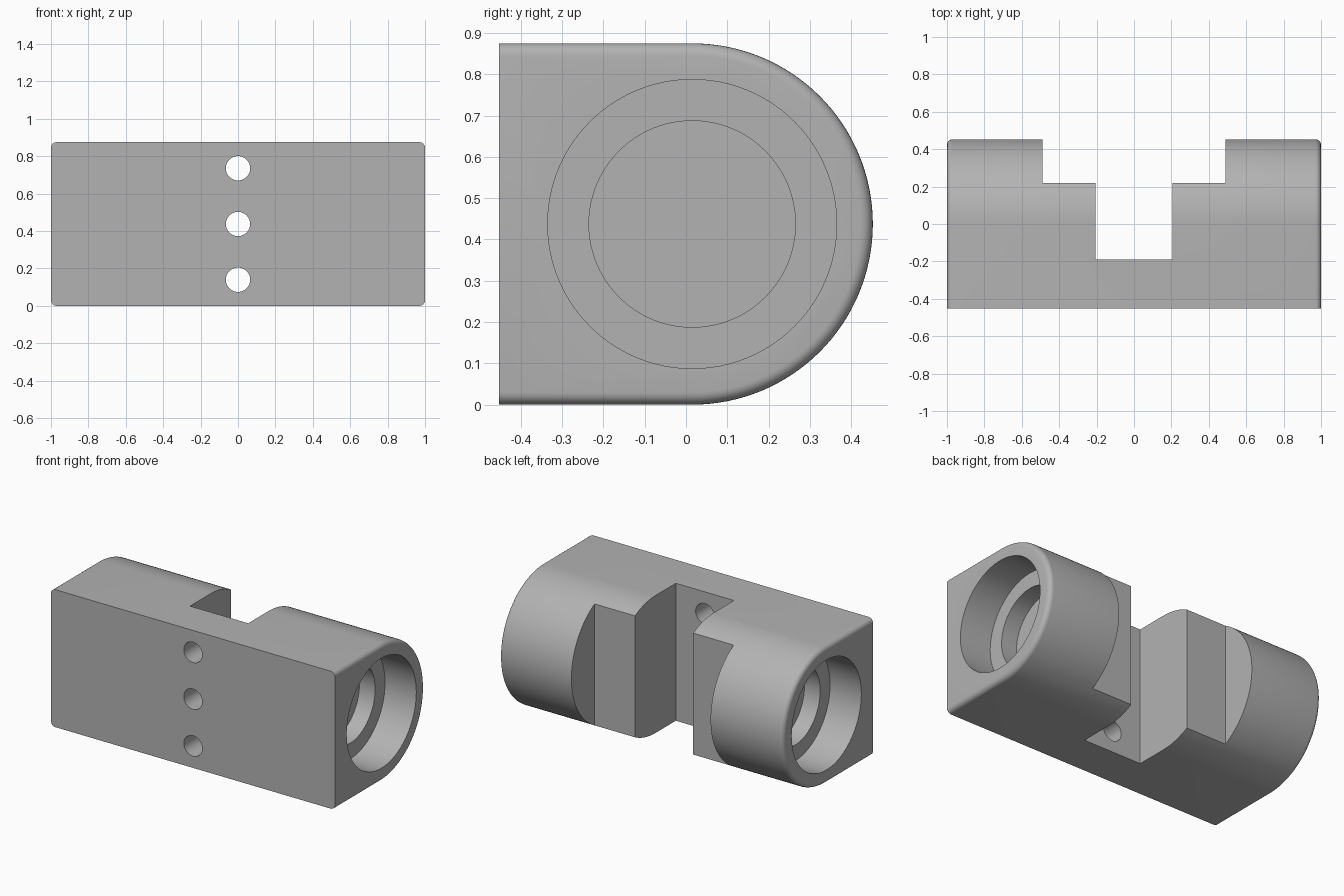
import bpy, bmesh, math
from mathutils import Matrix, Vector

if "Cube" in bpy.data.objects:
    bpy.data.objects.remove(bpy.data.objects["Cube"], do_unlink=True)

HALF_Y, RADIUS, FILLET = 0.4525, 0.4375, 0.03
AXIS_Y = HALF_Y - RADIUS

grey = bpy.data.materials.new("plain_grey")
grey.use_nodes = True
colour = (0.45, 0.45, 0.45, 1)
grey.diffuse_color = colour
grey.node_tree.nodes["Principled BSDF"].inputs["Base Color"].default_value = colour


def make_object(name, bm):
    bmesh.ops.recalc_face_normals(bm, faces=bm.faces[:])
    mesh = bpy.data.meshes.new(name)
    bm.to_mesh(mesh)
    bm.free()
    mesh.materials.append(grey)
    obj = bpy.data.objects.new(name, mesh)
    bpy.context.collection.objects.link(obj)
    return obj


def cylinder(name, radius, depth, centre, axis, sides):
    bm = bmesh.new()
    turn = Vector((0, 0, 1)).rotation_difference(Vector(axis)).to_matrix().to_4x4()
    bmesh.ops.create_cone(bm, cap_ends=True, segments=sides, radius1=radius,
                          radius2=radius, depth=depth,
                          matrix=Matrix.Translation(centre) @ turn)
    return make_object(name, bm)


def box(name, low, high):
    bm = bmesh.new()
    low, high = Vector(low), Vector(high)
    bmesh.ops.create_cube(bm, size=1, matrix=Matrix.Translation((low + high) / 2)
                          @ Matrix.Diagonal((*(high - low), 1)))
    return make_object(name, bm)


# Body: D-shaped profile extruded along x, ends rounded, front trimmed flat
bm = bmesh.new()
steps = 64
profile = [(-0.7, 0), (-0.7, 2 * RADIUS)]
for i in range(steps + 1):
    a = math.pi * (0.5 - i / steps)
    profile.append((AXIS_Y + RADIUS * math.cos(a), RADIUS + RADIUS * math.sin(a)))
end = bm.faces.new([bm.verts.new((-1, y, z)) for y, z in profile])
grown = bmesh.ops.extrude_face_region(bm, geom=[end], use_keep_orig=True)
bmesh.ops.translate(bm, vec=(2, 0, 0),
                    verts=[g for g in grown["geom"] if isinstance(g, bmesh.types.BMVert)])
bmesh.ops.recalc_face_normals(bm, faces=bm.faces[:])
rims = [e for e in bm.edges if abs(e.verts[0].co.x - e.verts[1].co.x) < 0.001]
bmesh.ops.bevel(bm, geom=rims, offset=FILLET, segments=6, profile=0.5, affect='EDGES')
cut = bmesh.ops.bisect_plane(bm, geom=bm.verts[:] + bm.edges[:] + bm.faces[:],
                             plane_co=(0, -HALF_Y, 0), plane_no=(0, -1, 0), clear_outer=True)
bmesh.ops.contextual_create(
    bm, geom=[g for g in cut["geom_cut"] if isinstance(g, bmesh.types.BMEdge)])
body = make_object("bearing_block", bm)

# Stepped rear notch
cutters = [box("wide_notch_cutter", (-0.49, 0.22, -0.2), (0.49, 0.7, 1.1)),
           box("narrow_notch_cutter", (-0.205, -0.19, -0.2), (0.205, 0.7, 1.1))]

# Stepped blind bore in each end
for side, word in ((1, "left"), (-1, "right")):
    for label, radius, depth in (("outer", 0.35, 0.22), ("inner", 0.25, 0.33)):
        length = depth + 0.1
        cutters.append(cylinder(f"{word}_{label}_bore_cutter", radius, length,
                                (side * (1 - depth + length / 2), AXIS_Y, RADIUS),
                                (1, 0, 0), 96))

# Three screw holes through the front wall
for i in (-1, 0, 1):
    cutters.append(cylinder(f"screw_hole_cutter_{i + 2}", 0.065, 0.6,
                            (0, -0.3, RADIUS + i * 0.298), (0, 1, 0), 48))

bpy.context.view_layer.objects.active = body
for cutter in cutters:
    mod = body.modifiers.new(cutter.name, 'BOOLEAN')
    mod.operation, mod.solver, mod.object = 'DIFFERENCE', 'EXACT', cutter
    bpy.ops.object.modifier_apply(modifier=mod.name)
    bpy.data.objects.remove(cutter, do_unlink=True)

bpy.ops.object.select_all(action='DESELECT')
body.select_set(True)
bpy.ops.object.shade_smooth_by_angle(angle=math.radians(30))
